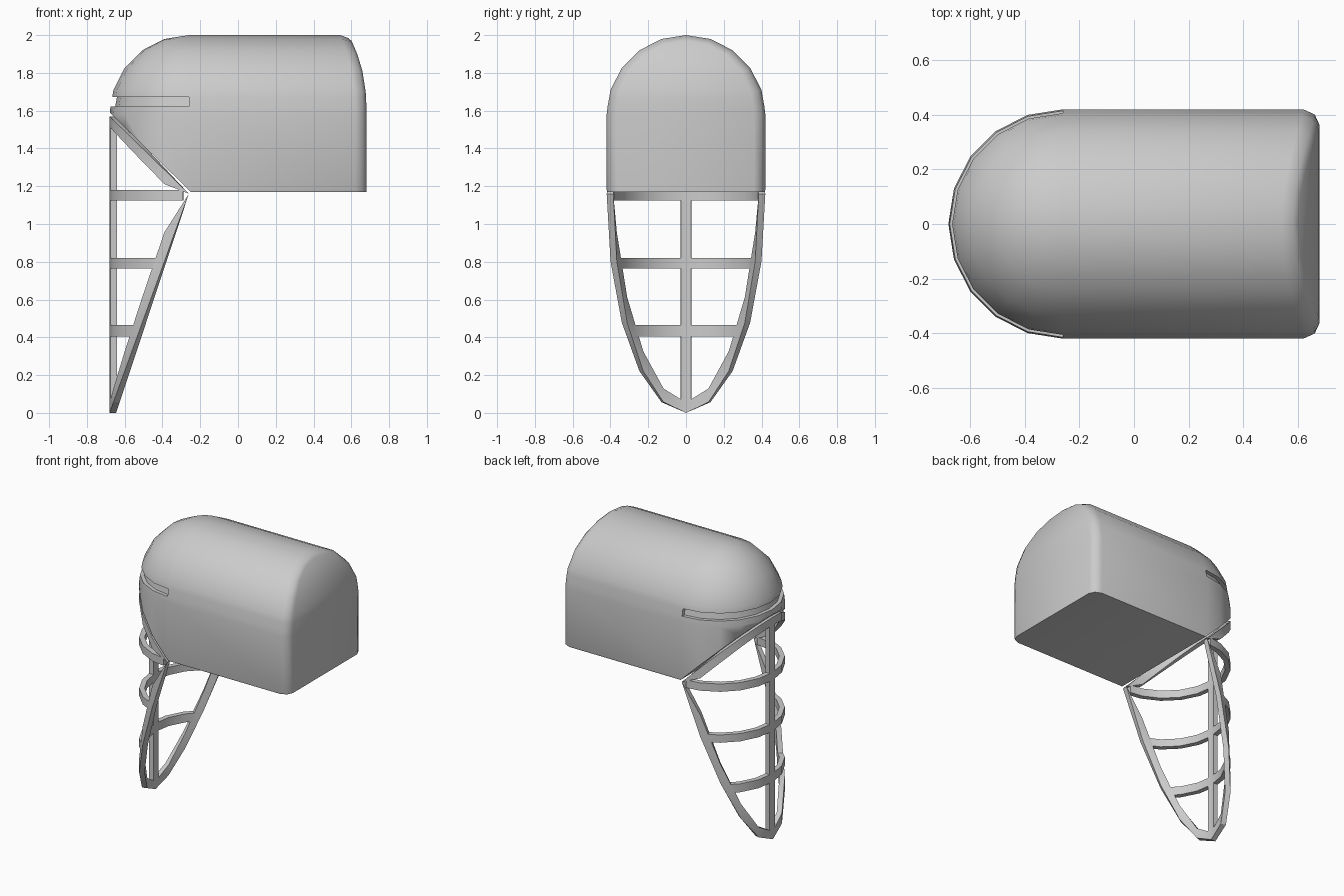
import bpy, bmesh
from math import sin, cos, pi, sqrt, floor
from mathutils import Vector

if "Cube" in bpy.data.objects:
    bpy.data.objects.remove(bpy.data.objects["Cube"], do_unlink=True)

grey = bpy.data.materials.new("plain_grey")
grey.use_nodes = True
grey.diffuse_color = (0.6, 0.6, 0.6, 1)
grey.node_tree.nodes["Principled BSDF"].inputs["Base Color"].default_value = (0.6, 0.6, 0.6, 1)

R = 0.42          # radius of the rounded front and of the arched roof
CX = -0.26        # axis of the rounded front
SPRING = 1.58     # height where the arch begins
STEP = pi / 10    # facet angle


def finish(name, bm, angle):
    bmesh.ops.recalc_face_normals(bm, faces=bm.faces[:])
    mesh = bpy.data.meshes.new(name)
    bm.to_mesh(mesh)
    bm.free()
    mesh.materials.append(grey)
    obj = bpy.data.objects.new(name, mesh)
    bpy.context.collection.objects.link(obj)
    bpy.ops.object.select_all(action="DESELECT")
    obj.select_set(True)
    bpy.context.view_layer.objects.active = obj
    bpy.ops.object.shade_smooth_by_angle(angle=angle)
    return obj


# Head: stacked plan outlines from the roof ridge to the flat base
def outline(r, z, inset):
    rise = max(0, z - SPRING)
    back = 0.68 - 0.08 * (rise / R) ** 2.5
    side = []
    for dx, sy, sz in ((0, 0.86, 0.93), (0.018, 0.955, 0.965), (0.06, 1, 1)):
        side.append((back - dx, r * sy, z - rise * (1 - sz)))
    side.append((CX, r, z))
    front = []
    for i in range(11):
        a = pi / 2 - i * STEP
        front.append((CX - (r - inset) * cos(a), (r - inset) * sin(a), z))
    return side + front + [(x, -y, h) for x, y, h in reversed(side)]


def make_head():
    rows = [(R * sin(i * STEP), SPRING + R * cos(i * STEP), 0) for i in range(5)]
    # Visor slot around the front
    rows += [(0.406, 1.672, 0), (0.406, 1.672, 0.025), (0.415, 1.622, 0.025), (0.415, 1.622, 0)]
    rows += [(R, SPRING, 0), (R, 1.18, 0), (R - 0.004, 1.17, 0)]
    bm = bmesh.new()
    loops = [[bm.verts.new(p) for p in outline(*row)] for row in rows]
    n = len(loops[0])
    for upper, lower in zip(loops, loops[1:]):
        for i in range(n):
            j = (i + 1) % n
            bm.faces.new((upper[i], upper[j], lower[j], lower[i]))
    bm.faces.new(loops[-1])
    bmesh.ops.remove_doubles(bm, verts=bm.verts[:], dist=0.0005)
    # Slanted cut beneath the face
    bmesh.ops.bisect_plane(bm, geom=bm.verts[:] + bm.edges[:] + bm.faces[:], dist=0.0001,
                           plane_co=Vector((-0.68, 0, 1.59)),
                           plane_no=Vector((0.41, 0, 0.42)), clear_inner=True)
    bmesh.ops.holes_fill(bm, edges=[e for e in bm.edges if e.is_boundary], sides=0)
    finish("head", bm, 1.0)


# Jaw cage: bands on a faceted half cylinder, t counts facets from the middle
def by_facet(f):
    def sample(t):
        k = min(floor(t), 4)
        return f(k * STEP) + (t - k) * (f((k + 1) * STEP) - f(k * STEP))
    return sample


RIM = 0.055
LOW, HIGH = 1.16 / R, 0.41 / R   # slopes of the rear and upper cuts
rear = by_facet(lambda a: LOW * R * (1 - cos(a)))
top = by_facet(lambda a: 1.57 - HIGH * R * (1 - cos(a)))
rear_in = by_facet(lambda a: LOW * R * (1 - cos(a)) + RIM * sqrt(1 + (LOW * sin(a)) ** 2))
top_in = by_facet(lambda a: 1.57 - HIGH * R * (1 - cos(a)) - RIM * sqrt(1 + (HIGH * sin(a)) ** 2))
cos_at, sin_at = by_facet(cos), by_facet(sin)


def band(name, reach, low, high):
    ts = [-reach] + [k for k in range(-5, 6) if abs(k) < reach] + [reach]
    bm = bmesh.new()
    sections = []
    for t in ts:
        corners = ((R, low(t)), (R, high(t)), (R - 0.035, high(t)), (R - 0.035, low(t)))
        sections.append([bm.verts.new((CX - r * cos_at(t), r * sin_at(t), z)) for r, z in corners])
    for a, b in zip(sections, sections[1:]):
        for i in range(4):
            j = (i + 1) % 4
            bm.faces.new((a[i], a[j], b[j], b[i]))
    bm.faces.new(sections[0])
    bm.faces.new(sections[-1])
    bmesh.ops.remove_doubles(bm, verts=bm.verts[:], dist=0.0001)
    finish(name, bm, 0.52)


def bar_reach(z):
    # Facet position where the middle of the rear rim reaches height z
    a, b = 0.0, 5.0
    for _ in range(30):
        m = (a + b) / 2
        if (rear(m) + rear_in(m)) / 2 < z:
            a = m
        else:
            b = m
    return a


make_head()
band("jaw_rear_rim", 5, rear, lambda t: min(rear_in(t), top(t)))
band("jaw_upper_rim", 5, lambda t: max(top_in(t), rear(t)), top)
for label, z0, z1 in (("upper", 1.125, 1.18), ("middle", 0.765, 0.82), ("lower", 0.405, 0.465)):
    band("jaw_bar_" + label, bar_reach((z0 + z1) / 2), lambda t: z0, lambda t: z1)
band("jaw_centre_bar", 0.23, lambda t: rear(t) + 0.03, lambda t: top(t) - 0.03)
